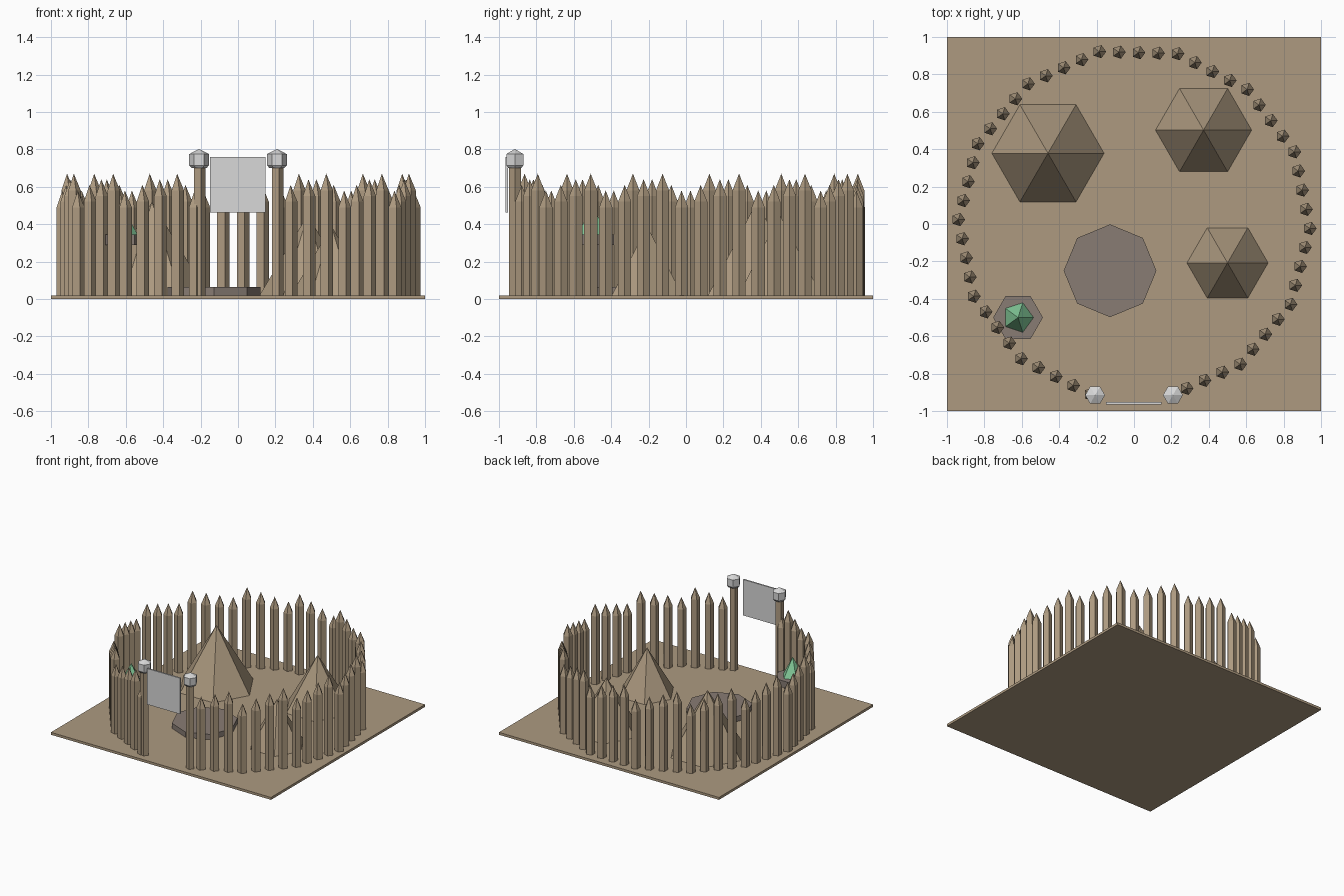
import bpy, bmesh, math
from mathutils import Vector

if "Cube" in bpy.data.objects:
    bpy.data.objects.remove(bpy.data.objects["Cube"])


def mat(name, srgb):
    m = bpy.data.materials.new(name)
    lin = [((c / 255 + 0.055) / 1.055) ** 2.4 for c in srgb]
    m.diffuse_color = (*lin, 1)
    m.use_nodes = True
    m.node_tree.nodes["Principled BSDF"].inputs["Base Color"].default_value = m.diffuse_color
    return m


TAN = mat("tan wood", (173, 154, 128))
STONE = mat("brown stone", (136, 124, 116))
GREY = mat("pale grey", (216, 216, 216))
GREEN = mat("crystal green", (134, 206, 156))


def lathe(name, x, y, sides, rings, material, turn=0.0):
    """Faceted solid from (radius, z) rings; a zero radius gives a point."""
    bm = bmesh.new()
    loops = []
    for r, z in rings:
        if r == 0:
            loops.append([bm.verts.new((x, y, z))])
            continue
        loops.append([bm.verts.new((x + r * math.cos(turn + 2 * math.pi * i / sides),
                                    y + r * math.sin(turn + 2 * math.pi * i / sides), z))
                      for i in range(sides)])
    for a, b in zip(loops, loops[1:]):
        for i in range(sides):
            j = (i + 1) % sides
            if len(b) == 1:
                bm.faces.new((a[i], a[j], b[0]))
            else:
                bm.faces.new((a[i], a[j], b[j], b[i]))
    bm.faces.new(loops[0][::-1])
    if len(loops[-1]) > 1:
        bm.faces.new(loops[-1])
    return finish(name, bm, material)


def box(name, lo, hi, material):
    bm = bmesh.new()
    bmesh.ops.create_cube(bm, size=1)
    for v in bm.verts:
        v.co = Vector([lo[k] if v.co[k] < 0 else hi[k] for k in range(3)])
    return finish(name, bm, material)


def finish(name, bm, material):
    bmesh.ops.recalc_face_normals(bm, faces=bm.faces)
    me = bpy.data.meshes.new(name)
    bm.to_mesh(me)
    bm.free()
    me.materials.append(material)
    ob = bpy.data.objects.new(name, me)
    bpy.context.collection.objects.link(ob)
    return ob


# Ground slab
FLOOR = 0.02
box("ground", (-1, -1, 0), (1, 1, FLOOR), TAN)

# Palisade: fourteen straight runs with one left open for the gate
N, R = 14, 0.94
HEIGHTS = (0.58, 0.61, 0.64, 0.67)


def corner(k):
    a = math.radians(-78.6) + 2 * math.pi * k / N
    return Vector((R * math.cos(a), R * math.sin(a)))


for k in range(N - 1):
    for i in range(1, 5):
        p = corner(k).lerp(corner(k + 1), i / 4)
        h = HEIGHTS[i % 4]
        lathe("palisade_post", p.x, p.y, 5,
              [(0.037, FLOOR), (0.037, h - 0.09), (0, h)], TAN)

# Gate posts with caps, and the hanging board
for x in (-0.208, 0.208):
    lathe("gate_post", x, -0.915, 5, [(0.034, FLOOR), (0.034, 0.71)], TAN)
    lathe("gate_cap", x, -0.915, 6,
          [(0.04, 0.70), (0.053, 0.715), (0.053, 0.775), (0, 0.802)], GREY)
box("gate_board", (-0.15, -0.965, 0.463), (0.148, -0.953, 0.758), GREY)

# Tents
for x, y, r, top in ((-0.46, 0.378, 0.30, 0.52),
                     (0.372, 0.502, 0.257, 0.45),
                     (0.50, -0.208, 0.217, 0.39)):
    lathe("tent", x, y, 6, [(r, FLOOR), (0, top)], TAN)

# Central stone platform
lathe("stone_platform", -0.128, -0.25, 8, [(0.248, 0.005), (0.248, 0.063)], STONE)

# Crystal on its pedestal
lathe("pedestal_stem", -0.62, -0.5, 6, [(0.04, 0.005), (0.04, 0.30)], STONE)
lathe("pedestal_slab", -0.62, -0.5, 6, [(0.133, 0.29), (0.133, 0.345)], STONE)
lathe("crystal", -0.62, -0.5, 5, [(0.083, 0.345), (0, 0.50)], GREEN)
